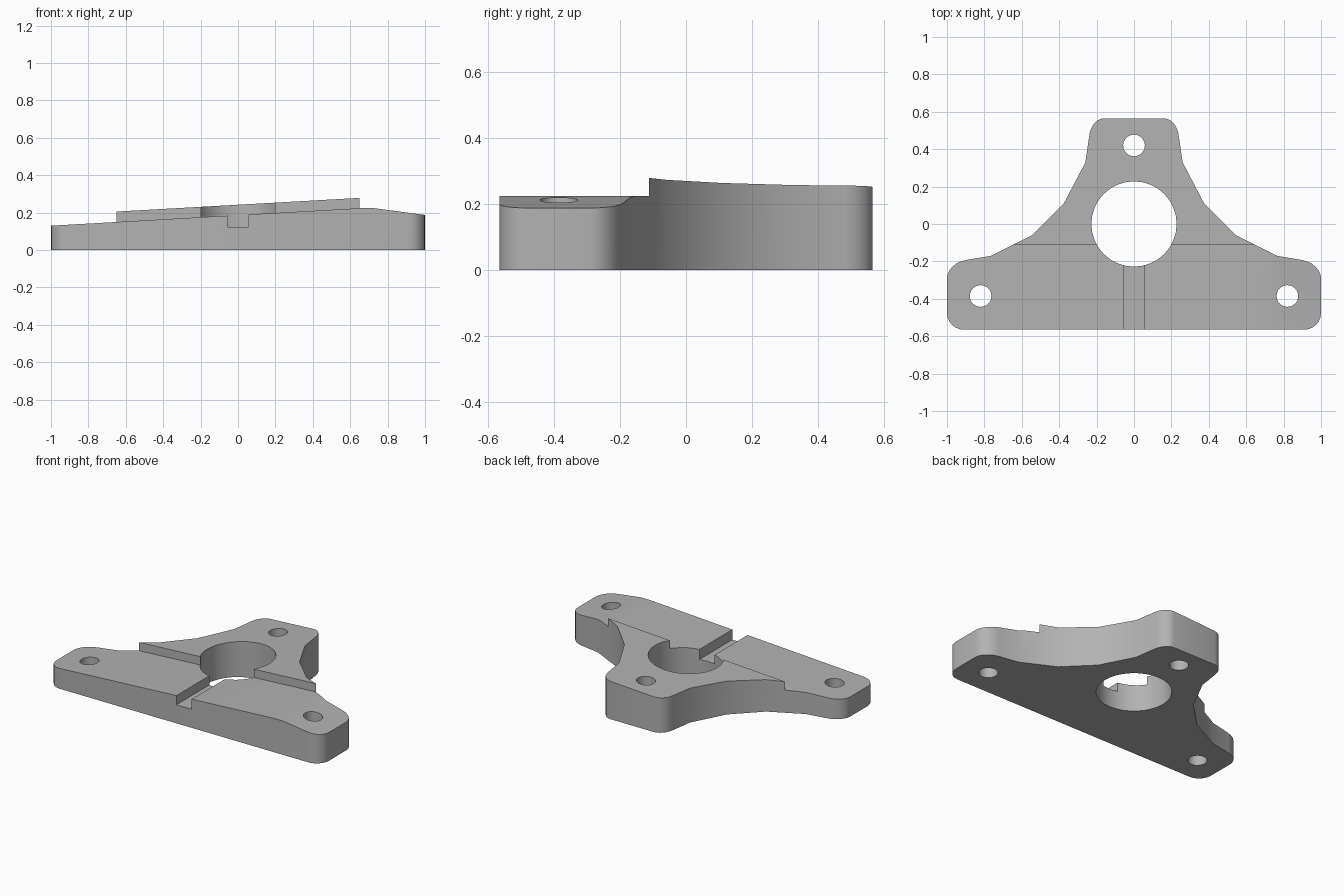
import bpy, bmesh, math
from mathutils import Vector

if "Cube" in bpy.data.objects:
    bpy.data.objects.remove(bpy.data.objects["Cube"])

grey = bpy.data.materials.new("plain_grey")
grey.diffuse_color = (0.45, 0.45, 0.45, 1)
grey.use_nodes = True
grey.node_tree.nodes["Principled BSDF"].inputs["Base Color"].default_value = grey.diffuse_color


def prism(name, pts, lo, hi, axis="z"):
    """Extrude a closed 2D profile along z (xy profile) or y (xz profile)."""
    bm = bmesh.new()
    place = (lambda p, t: (p[0], p[1], t)) if axis == "z" else (lambda p, t: (p[0], t, p[1]))
    face = bm.faces.new([bm.verts.new(place(p, lo)) for p in pts])
    out = bmesh.ops.extrude_face_region(bm, geom=[face])
    shift = Vector(place((0, 0), hi - lo))
    bmesh.ops.translate(bm, vec=shift, verts=[v for v in out["geom"] if isinstance(v, bmesh.types.BMVert)])
    bmesh.ops.recalc_face_normals(bm, faces=bm.faces)
    mesh = bpy.data.meshes.new(name)
    bm.to_mesh(mesh)
    bm.free()
    mesh.materials.append(grey)
    ob = bpy.data.objects.new(name, mesh)
    bpy.context.collection.objects.link(ob)
    return ob


def circle(x, y, r, n):
    return [(x + r * math.cos(2 * math.pi * i / n), y + r * math.sin(2 * math.pi * i / n)) for i in range(n)]


def rounded(a, corner, b, n=6):
    """Round a corner with a curve from a to b."""
    a, c, b = Vector(a), Vector(corner), Vector(b)
    k = 0.5523
    p, q = a.lerp(c, k), b.lerp(c, k)
    pts = []
    for i in range(n + 1):
        t = i / n
        v = a * (1 - t) ** 3 + p * 3 * t * (1 - t) ** 2 + q * 3 * t * t * (1 - t) + b * t ** 3
        pts.append((v.x, v.y))
    return pts


# Three-armed plate outline, right half mirrored to the left
half = rounded((0.16, 0.565), (0.226, 0.565), (0.238, 0.48))
half += [(0.26, 0.33), (0.375, 0.11), (0.545, -0.06), (0.765, -0.17)]
half += rounded((0.90, -0.193), (1.0, -0.21), (1.0, -0.29))
half += rounded((1.0, -0.475), (1.0, -0.565), (0.91, -0.565))
plate = prism("mounting_plate", half + [(-x, y) for x, y in reversed(half)], 0, 0.5)

# Sloped top, lower front ledge with drooping right tip, and front slot
cutters = [
    prism("slope_cutter", [(-1.2, 0.175), (1.2, 0.31), (1.2, 0.8), (-1.2, 0.8)], -1, 1, "y"),
    prism("ledge_cutter", [(-1.2, 0.119), (0.65, 0.224), (0.73, 0.224), (1.2, 0.161),
                           (1.2, 0.7), (-1.2, 0.7)], -1.1, -0.112, "y"),
    prism("slot_cutter", [(-0.056, 0.123), (0.056, 0.123), (0.056, 0.6), (-0.056, 0.6)], -1.2, -0.1, "y"),
    prism("bore_cutter", circle(0, 0, 0.228, 32), -0.2, 1),
]
# Screw holes
for x, y in ((0, 0.42), (-0.82, -0.385), (0.82, -0.385)):
    cutters.append(prism("screw_hole_cutter", circle(x, y, 0.058, 24), -0.3, 1.1))

bpy.context.view_layer.objects.active = plate
for cutter in cutters:
    mod = plate.modifiers.new("cut", "BOOLEAN")
    mod.operation, mod.solver, mod.object = "DIFFERENCE", "EXACT", cutter
    bpy.ops.object.modifier_apply(modifier=mod.name)
    bpy.data.objects.remove(cutter)

for ob in bpy.context.selected_objects:
    ob.select_set(False)
plate.select_set(True)
bpy.ops.object.shade_smooth_by_angle(angle=math.radians(30))
